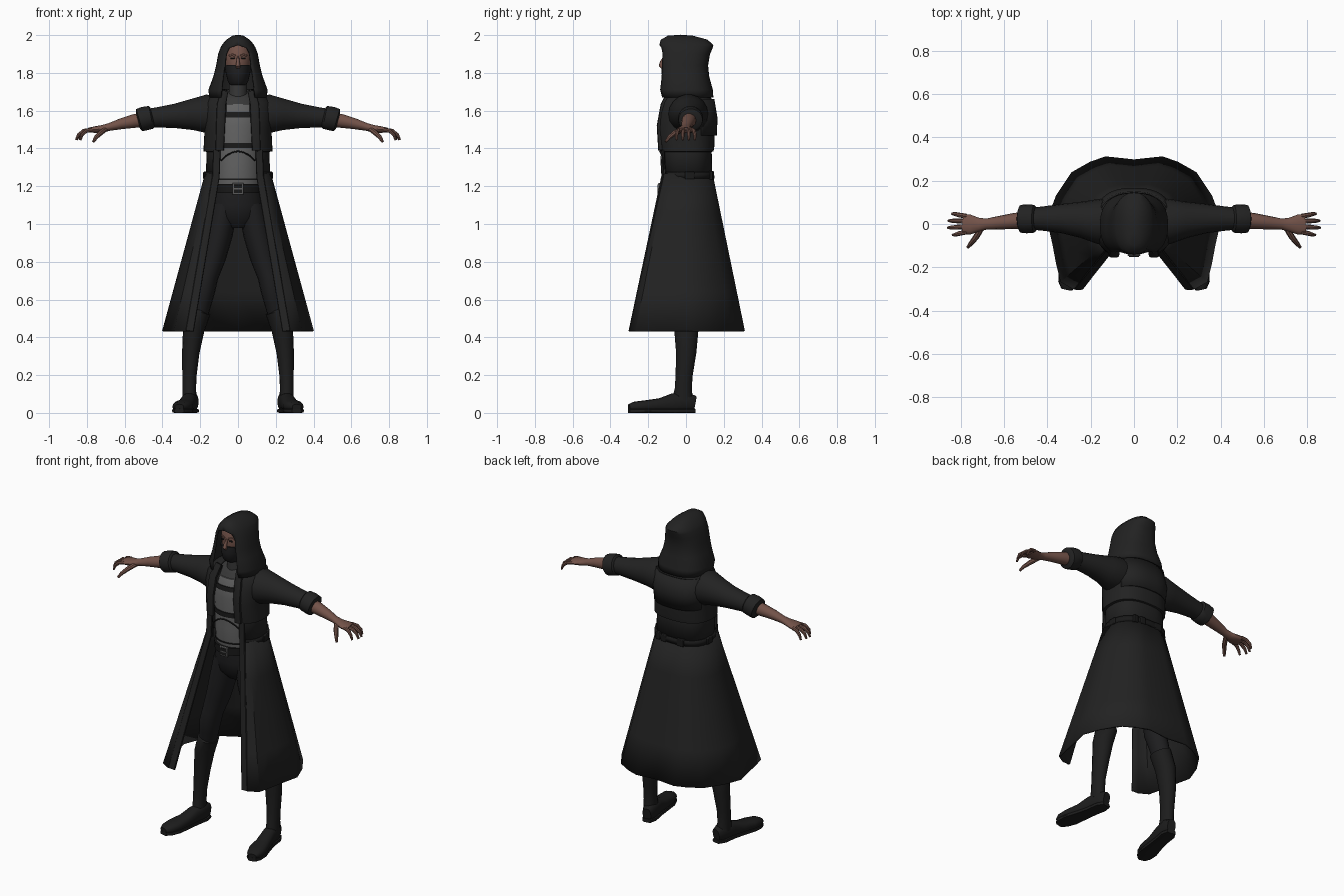
import bpy, bmesh, math
from mathutils import Vector


def mat(name, r, g, b):
    m = bpy.data.materials.new(name)
    m.diffuse_color = (r, g, b, 1)
    return m


COAT = mat("coat_black", .016, .016, .016)
PANTS = mat("trouser_black", .013, .013, .014)
BOOT = mat("boot_black", .012, .012, .012)
SHIRT = mat("shirt_grey", .125, .125, .125)
UNDER = mat("undershirt_grey", .04, .04, .04)
SKIN = mat("skin_brown", .17, .085, .066)
STRAP = mat("strap_black", .010, .010, .010)
METAL = mat("buckle_grey", .10, .10, .10)
MASK = mat("mask_black", .014, .014, .015)


def finish(name, bm, material, angle=40, solid=0, bevel=0):
    bmesh.ops.remove_doubles(bm, verts=bm.verts, dist=1e-5)
    bmesh.ops.recalc_face_normals(bm, faces=bm.faces)
    me = bpy.data.meshes.new(name)
    bm.to_mesh(me)
    bm.free()
    me.materials.append(material)
    me.shade_smooth()
    me.set_sharp_from_angle(angle=math.radians(angle))
    ob = bpy.data.objects.new(name, me)
    bpy.context.collection.objects.link(ob)
    if solid:
        md = ob.modifiers.new("thickness", 'SOLIDIFY')
        md.thickness, md.offset = solid, 0
    if bevel:
        md = ob.modifiers.new("bevel", 'BEVEL')
        md.width, md.segments = bevel, 2
    return ob


def loft(name, rings, material, closed=True, **kw):
    bm = bmesh.new()
    rows = [[bm.verts.new(p) for p in r] for r in rings]
    n = len(rows[0])
    for a, b in zip(rows, rows[1:]):
        for i in range(n if closed else n - 1):
            j = (i + 1) % n
            bm.faces.new((a[i], a[j], b[j], b[i]))
    if closed:
        bm.faces.new(rows[0])
        bm.faces.new(rows[-1])
    return finish(name, bm, material, **kw)


def sgnpow(v, e):
    return math.copysign(abs(v) ** e, v)


# closed tube: path rows are (x, y, z, radius along ref, other radius)
def tube(name, path, material, n=16, e=1.0, s=1, ref=(0, 1, 0), **kw):
    pts = [Vector((p[0] * s, p[1], p[2])) for p in path]
    rings = []
    for i, p in enumerate(pts):
        t = (pts[min(i + 1, len(pts) - 1)] - pts[max(i - 1, 0)]).normalized()
        u = Vector(ref)
        u = (u - t * u.dot(t)).normalized()
        v = t.cross(u)
        a, b = path[i][3], path[i][4]
        rings.append([p + u * a * sgnpow(math.cos(q), e) + v * b * sgnpow(math.sin(q), e)
                      for q in [2 * math.pi * k / n for k in range(n)]])
    return loft(name, rings, material, **kw)


def mirrored(half, z):
    return [(-x, y, z) for x, y in reversed(half[1:])] + [(x, y, z) for x, y in half]


# cloth wrapped round the body: rows are (z, half width, centre y, y radius, front gap)
def wrap(name, rows, material, n=12, tmax=None, **kw):
    rings = []
    for z, hw, cy, ry, gap in rows:
        end = tmax or (math.pi - math.asin((gap / hw) ** 1.25) if hw else math.pi)
        half = [(hw * sgnpow(math.sin(end * k / n), .8) if k or tmax else 0,
                 cy + ry * sgnpow(math.cos(end * k / n), .8)) for k in range(n + 1)]
        if gap == 0 and not tmax:
            half[-1] = (0, cy - ry)
        rings.append(mirrored(half, z))
    return loft(name, rings, material, closed=False, **kw)


def box(name, c, size, material, bevel=.004):
    bm = bmesh.new()
    bmesh.ops.create_cube(bm, size=1)
    for v in bm.verts:
        v.co = Vector(c) + Vector([v.co[i] * size[i] for i in range(3)])
    return finish(name, bm, material, bevel=bevel)


# torso and clothes under the coat
def column(name, rows, material, **kw):
    return tube(name, [(0, y, z, a, b) for z, b, a, y in rows], material, n=28, **kw)


column("shirt", [(1.17, .125, .122, 0), (1.25, .13, .13, 0), (1.33, .13, .135, 0), (1.42, .135, .131, 0),
                 (1.52, .145, .138, 0), (1.60, .14, .125, 0), (1.635, .13, .11, 0)], SHIRT)
column("undershirt", [(1.62, .13, .112, 0), (1.67, .10, .088, 0), (1.70, .06, .065, -.01)], UNDER)
column("pelvis", [(1.18, .125, .118, 0), (1.10, .14, .12, 0), (1.03, .125, .105, 0), (.98, .06, .06, 0)], PANTS)
column("waist_belt", [(1.165, .132, .133, -.004), (1.212, .134, .136, -.004)], STRAP)
column("chest_strap", [(1.565, .149, .137, 0), (1.592, .146, .132, 0)], STRAP)
column("rib_strap", [(1.402, .138, .138, 0), (1.43, .14, .138, 0)], STRAP)
column("shirt_hem", [(1.232, .132, .133, 0), (1.24, .133, .134, 0)], STRAP)
tube("rib_piping", [(x, -.137 + x * x * 3.2, 1.385 - 6 * x * x, .004, .005)
                    for x in (-.09, -.06, -.03, 0, .03, .06, .09)], STRAP, n=8, ref=(0, 0, 1))
box("buckle", (0, -.142, 1.186), (.058, .012, .062), METAL)
box("buckle_inset", (0, -.146, 1.186), (.042, .009, .044), STRAP, .001)
box("buckle_prong", (0, -.149, 1.186), (.044, .006, .008), METAL, .001)

# head, mask and face
column("neck", [(1.66, .05, .055, -.02), (1.78, .047, .055, -.025)], UNDER)
column("head", [(1.76, .045, .06, -.035), (1.80, .06, .078, -.035), (1.85, .069, .082, -.035),
                (1.90, .072, .083, -.035), (1.94, .06, .07, -.03), (1.955, .03, .04, -.03)], SKIN)
column("mask", [(1.735, .042, .06, -.04), (1.755, .054, .08, -.04), (1.80, .065, .09, -.04),
                (1.838, .070, .089, -.038)], MASK, e=.95)
tube("nose", [(0, -.112, 1.885, .008, .006), (0, -.125, 1.858, .012, .009),
              (0, -.131, 1.838, .014, .013), (0, -.12, 1.825, .008, .01)], SKIN, n=10)
for s, side in ((1, "left"), (-1, "right")):
    box(side + "_eye", (.028 * s, -.112, 1.878), (.022, .009, .008), STRAP, .002)
    tube(side + "_brow", [(.012, -.117, 1.89, .005, .004), (.03, -.113, 1.896, .006, .005),
                          (.048, -.098, 1.89, .004, .003)], SKIN, n=8, s=s, ref=(0, 0, 1))

# hood
wrap("hood", [(1.67, .148, 0, .14, .09), (1.71, .152, -.005, .142, .085), (1.78, .126, -.012, .13, .078),
              (1.84, .111, -.014, .126, .068), (1.90, .10, -.008, .13, .062), (1.932, .088, 0, .136, .045),
              (1.947, .08, .002, .138, 0), (1.972, .058, -.01, .12, 0), (1.992, .028, -.03, .065, 0),
              (1.997, 0, -.03, 0, 0)], COAT, n=14, solid=.01, angle=50)

# coat body with a stepped jacket hem
wrap("coat_body", [(1.24, .166, .005, .13, .10), (1.385, .163, 0, .132, .098), (1.388, .178, 0, .142, .10),
                   (1.41, .177, 0, .145, .10), (1.50, .172, -.005, .153, .09), (1.58, .18, 0, .148, .085),
                   (1.64, .175, .005, .132, .08), (1.68, .14, .01, .115, .075), (1.71, .08, .02, .08, .06)],
     COAT, n=14, solid=.01)
wrap("back_yoke", [(1.47, .172, 0, .158, 0), (1.56, .178, .004, .158, 0), (1.66, .16, .01, .135, 0)],
     COAT, tmax=1.15, solid=.01)
wrap("coat_belt", [(1.24, .175, .005, .14, .125), (1.275, .173, .005, .139, .125)], STRAP, solid=.01)

# flared skirt, blended from the waist outline to the hem outline
waist = [(0, .132), (.05, .136), (.09, .125), (.13, .10), (.158, .06), (.17, .01), (.168, -.03),
         (.16, -.07), (.145, -.10), (.12, -.118), (.098, -.12)]
hem = [(0, .293), (.13, .307), (.20, .283), (.285, .235), (.355, .13), (.397, .02), (.37, -.10),
       (.355, -.18), (.335, -.265), (.28, -.296), (.235, -.296)]
rings = []
for f in (0, .25, .5, .75, 1):
    half = [(a[0] + (b[0] - a[0]) * f, a[1] + (b[1] - a[1]) * f) for a, b in zip(waist, hem)]
    rings.append(mirrored(half, 1.265 + (.432 - 1.265) * f))
loft("coat_skirt", rings, COAT, closed=False, solid=.01, angle=35)

for x, w in ((-.06, .05), (.055, .035), (.10, .03)):
    box("back_pouch", (x, .145 - abs(x) * .15, 1.257), (w, .024, .045), STRAP)

for s, side in ((1, "left"), (-1, "right")):
    # coat trim
    box(side + "_hip_pouch", (.174 * s, .02, 1.257), (.02, .05, .04), STRAP)
    tube(side + "_lapel", [(.072, -.085, 1.70, .014, .02), (.088, -.122, 1.63, .013, .024),
                           (.092, -.142, 1.52, .013, .024), (.097, -.135, 1.39, .012, .022)],
         COAT, n=12, e=.6, s=s)
    tube(side + "_front_trim", [(.112, -.12, 1.39, .007, .02), (.117, -.124, 1.25, .007, .02),
                                (.256, -.298, .434, .006, .022)], COAT, n=8, e=.5, s=s)
    tube(side + "_harness", [(.07, -.118, 1.57, .006, .012), (.072, -.10, 1.63, .006, .012),
                             (.075, -.06, 1.68, .006, .012)], STRAP, n=8, s=s)
    # sleeve and rolled cuff
    tube(side + "_sleeve", [(.09, .01, 1.59, .095, .085), (.16, .012, 1.582, .105, .105),
                            (.24, .02, 1.58, .084, .084), (.33, .025, 1.572, .068, .066),
                            (.42, .025, 1.565, .056, .055), (.48, .025, 1.56, .05, .05)], COAT, n=18, s=s)
    tube(side + "_cuff", [(.452, .024, 1.567, .054, .054), (.46, .024, 1.565, .064, .062),
                          (.495, .024, 1.558, .067, .064), (.522, .024, 1.55, .064, .062),
                          (.53, .024, 1.548, .045, .045)], COAT, n=18, s=s)
    # bare forearm, hand and fingers
    tube(side + "_forearm", [(.47, .02, 1.556, .04, .042), (.55, .014, 1.545, .037, .037),
                             (.62, .006, 1.53, .031, .029), (.68, 0, 1.514, .025, .021),
                             (.715, -.003, 1.505, .032, .02), (.755, -.003, 1.50, .046, .018),
                             (.79, 0, 1.497, .046, .013)], SKIN, n=14, s=s)
    for k, (y, tip, reach) in enumerate(((-.037, -.05, .835), (-.012, -.017, .857),
                                         (.013, .015, .855), (.036, .047, .838))):
        d = reach - .775
        tube(side + "_finger_%d" % (k + 1),
             [(.772, y, 1.499, .011, .011), (.775 + d * .5, (y + tip) / 2, 1.493, .011, .011),
              (.775 + d * .85, tip, 1.472, .009, .009), (reach, tip, 1.445, .006, .006)],
             SKIN, n=8, s=s)
    tube(side + "_thumb", [(.70, -.012, 1.503, .014, .014), (.728, -.06, 1.482, .014, .014),
                           (.752, -.09, 1.458, .011, .011), (.766, -.107, 1.435, .007, .007)],
         SKIN, n=8, s=s, ref=(0, 0, 1))
    # trouser leg and tall boot
    tube(side + "_trouser_leg", [(.07, 0, 1.10, .10, .07), (.10, -.003, .95, .096, .073),
                                 (.13, -.008, .83, .085, .068), (.165, -.015, .72, .072, .06),
                                 (.178, -.02, .66, .073, .06), (.19, -.012, .60, .064, .055),
                                 (.22, 0, .48, .055, .05)], PANTS, s=s)
    tube(side + "_boot_shaft", [(.20, -.006, .545, .06, .052), (.203, -.006, .54, .068, .06),
                                (.235, .002, .44, .064, .057), (.25, .001, .32, .054, .046),
                                (.257, -.01, .20, .045, .038), (.258, -.014, .13, .045, .036),
                                (.257, -.018, .07, .055, .038)], BOOT, s=s)
    foot = [(.243, .046, .05, .04, .026), (.25, .005, .058, .052, .042), (.262, -.07, .053, .05, .04),
            (.275, -.14, .041, .036, .045), (.292, -.22, .036, .03, .053), (.305, -.275, .033, .026, .043),
            (.311, -.302, .03, .016, .024)]
    tube(side + "_foot", foot, BOOT, e=.8, s=s, ref=(0, 0, 1))
    tube(side + "_sole", [(x, y, .011, .011, b * 1.06) for x, y, z, a, b in foot], BOOT,
         n=12, e=.45, s=s, ref=(0, 0, 1))
